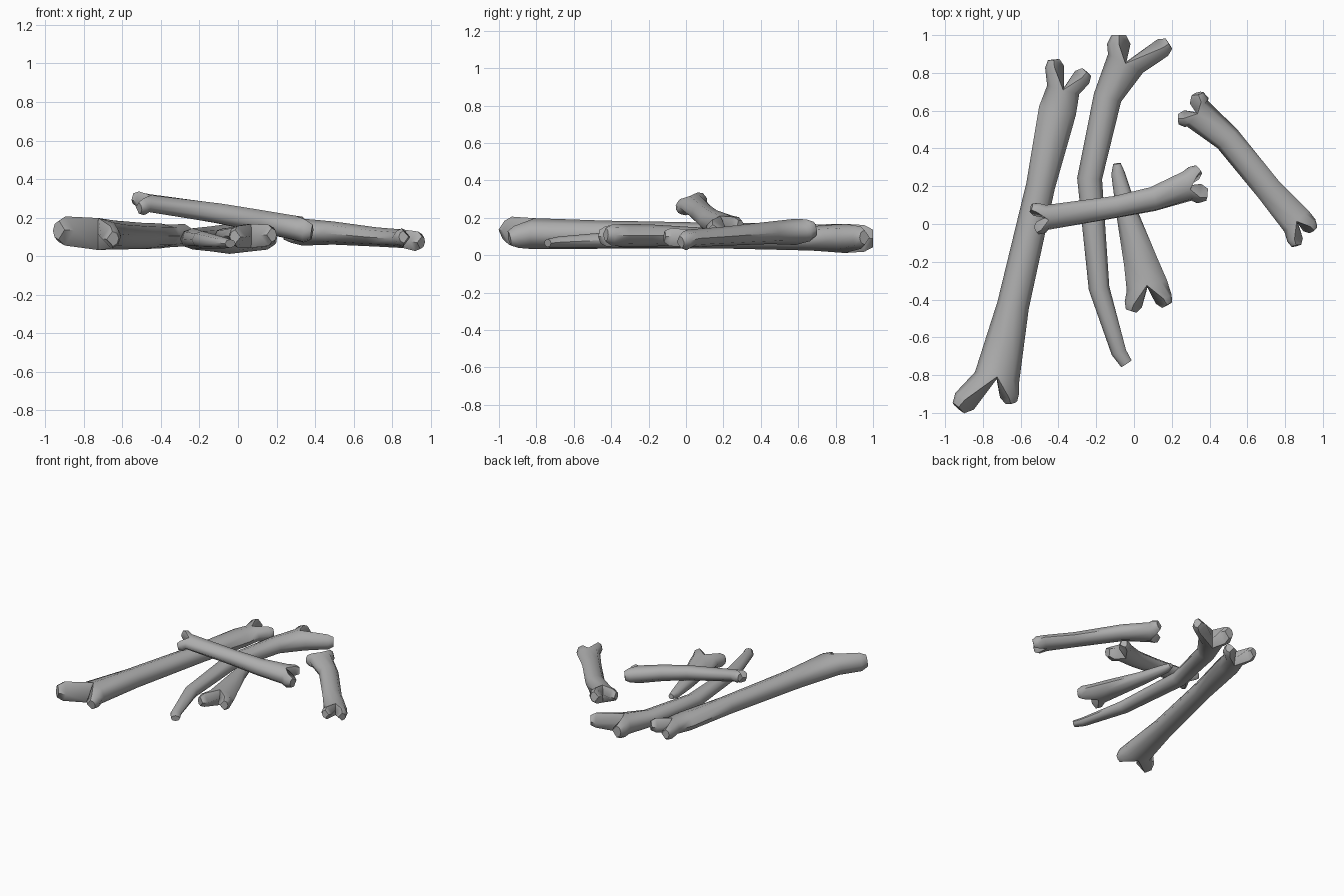
import bpy, bmesh, math
from mathutils import Vector

cube = bpy.data.objects.get("Cube")
if cube:
    bpy.data.objects.remove(cube)

GREY = (0.42, 0.42, 0.42, 1)
mat = bpy.data.materials.new("bone grey")
mat.use_nodes = True
mat.diffuse_color = GREY
mat.node_tree.nodes["Principled BSDF"].inputs["Base Color"].default_value = GREY

SHAFT_ANGLES = [k * 45 for k in range(8)]
HALVES = {1: ([6, 7, 0, 1, 2], [-90, -45, 0, 45, 90, 180]),
          -1: ([2, 3, 4, 5, 6], [90, 135, 180, 225, 270, 0])}


def frame(direction, roll):
    """Side and up axes of a cross-section facing along direction."""
    side = direction.cross(Vector((0, 0, 1))).normalized()
    up = side.cross(direction).normalized()
    c, s = math.cos(roll), math.sin(roll)
    return side * c + up * s, up * c - side * s


def ring(bm, centre, side, up, wide, thick, angles):
    return [bm.verts.new(centre + side * wide * math.cos(math.radians(a))
                         + up * thick * math.sin(math.radians(a))) for a in angles]


def bridge(bm, a, b):
    n = len(a)
    for i in range(n):
        bm.faces.new((a[i], a[(i + 1) % n], b[(i + 1) % n], b[i]))


def fork(bm, loop, centre, outward, axes, knobs):
    """Split the last shaft ring into two knobs that share a crotch."""
    side, up = axes
    crotch = bm.verts.new(centre + outward * 0.012)
    for x, y, z, r in knobs:
        tip = Vector((x, y, z))
        sign = 1 if (tip - centre).dot(side) > 0 else -1
        picks, angles = HALVES[sign]
        base = [loop[i] for i in picks] + [crotch]
        root = sum((v.co for v in base), Vector()) / len(base)
        d = (tip - root).normalized()
        across = (side - d * side.dot(d)).normalized()
        rise = (up - d * up.dot(d) - across * up.dot(across)).normalized()
        swell = ring(bm, tip - d * r * 0.75, across, rise, r, r * 1.15, angles)
        end = ring(bm, tip, across, rise, r * 0.62, r * 0.75, angles)
        bridge(bm, base, swell)
        bridge(bm, swell, end)
        bm.faces.new(end)


def bone(name, shaft, start=None, finish=None, roll=0):
    """Shaft stations are x, y, z, half width, half thickness."""
    bm = bmesh.new()
    points = [Vector(s[:3]) for s in shaft]
    loops, axes, dirs = [], [], []
    for i, s in enumerate(shaft):
        d = (points[min(i + 1, len(points) - 1)] - points[max(i - 1, 0)]).normalized()
        side, up = frame(d, roll)
        loops.append(ring(bm, points[i], side, up, s[3], s[4], SHAFT_ANGLES))
        axes.append((side, up))
        dirs.append(d)
    for a, b in zip(loops, loops[1:]):
        bridge(bm, a, b)
    for i, knobs, sign in ((0, start, -1), (-1, finish, 1)):
        if knobs:
            fork(bm, loops[i], points[i], dirs[i] * sign, axes[i], knobs)
        else:
            bm.faces.new(loops[i])
    bmesh.ops.recalc_face_normals(bm, faces=bm.faces)
    mesh = bpy.data.meshes.new(name)
    bm.to_mesh(mesh)
    bm.free()
    mesh.materials.append(mat)
    obj = bpy.data.objects.new(name, mesh)
    bpy.context.collection.objects.link(obj)
    bpy.ops.object.select_all(action='DESELECT')
    obj.select_set(True)
    bpy.context.view_layer.objects.active = obj
    bpy.ops.object.shade_smooth_by_angle(angle=math.radians(55))


# Long straight bone
bone("long_bone",
     [(-.725, -.81, .115, .12, .083), (-.64, -.43, .11, .085, .075),
      (-.495, .2, .105, .077, .068), (-.405, .6, .105, .1, .065),
      (-.375, .71, .105, .088, .06)],
     start=[(-.93, -.975, .135, .066), (-.65, -.945, .09, .052)],
     finish=[(-.425, .87, .11, .05), (-.25, .805, .11, .05)])

# Curved bone with a single narrow tip
bone("curved_bone",
     [(-.04, -.74, .065, .033, .022), (-.08, -.68, .07, .04, .03),
      (-.185, -.34, .085, .055, .045), (-.235, .24, .09, .066, .055),
      (-.14, .67, .09, .075, .065), (-.045, .85, .09, .105, .078)],
     finish=[(-.08, 1.0, .09, .062), (.185, .955, .095, .052)])

# Bone resting across the others
bone("crossing_bone",
     [(-.46, .035, .275, .07, .045), (-.1, .09, .222, .062, .055),
      (.1, .132, .185, .068, .06), (.28, .2, .15, .085, .065)],
     start=[(-.545, .085, .3, .038), (-.515, -.035, .25, .04)],
     finish=[(.345, .29, .155, .045), (.385, .155, .125, .055)], roll=-.35)

# Short tapering bone
bone("short_bone",
     [(-.09, .32, .115, .02, .02), (-.085, .27, .11, .036, .032),
      (-.035, .05, .105, .058, .045), (.035, -.2, .105, .09, .06),
      (.068, -.325, .105, .11, .062)],
     start=None,
     finish=[(-.015, -.46, .1, .048), (.175, -.43, .11, .048)])

# Separate bone on the left side
bone("side_bone",
     [(.335, .585, .125, .088, .07), (.495, .45, .12, .072, .06),
      (.715, .18, .1, .07, .05), (.86, .015, .09, .085, .048)],
     start=[(.335, .69, .14, .052), (.235, .555, .12, .045)],
     finish=[(.95, -.03, .07, .045), (.86, -.115, .1, .042)])
